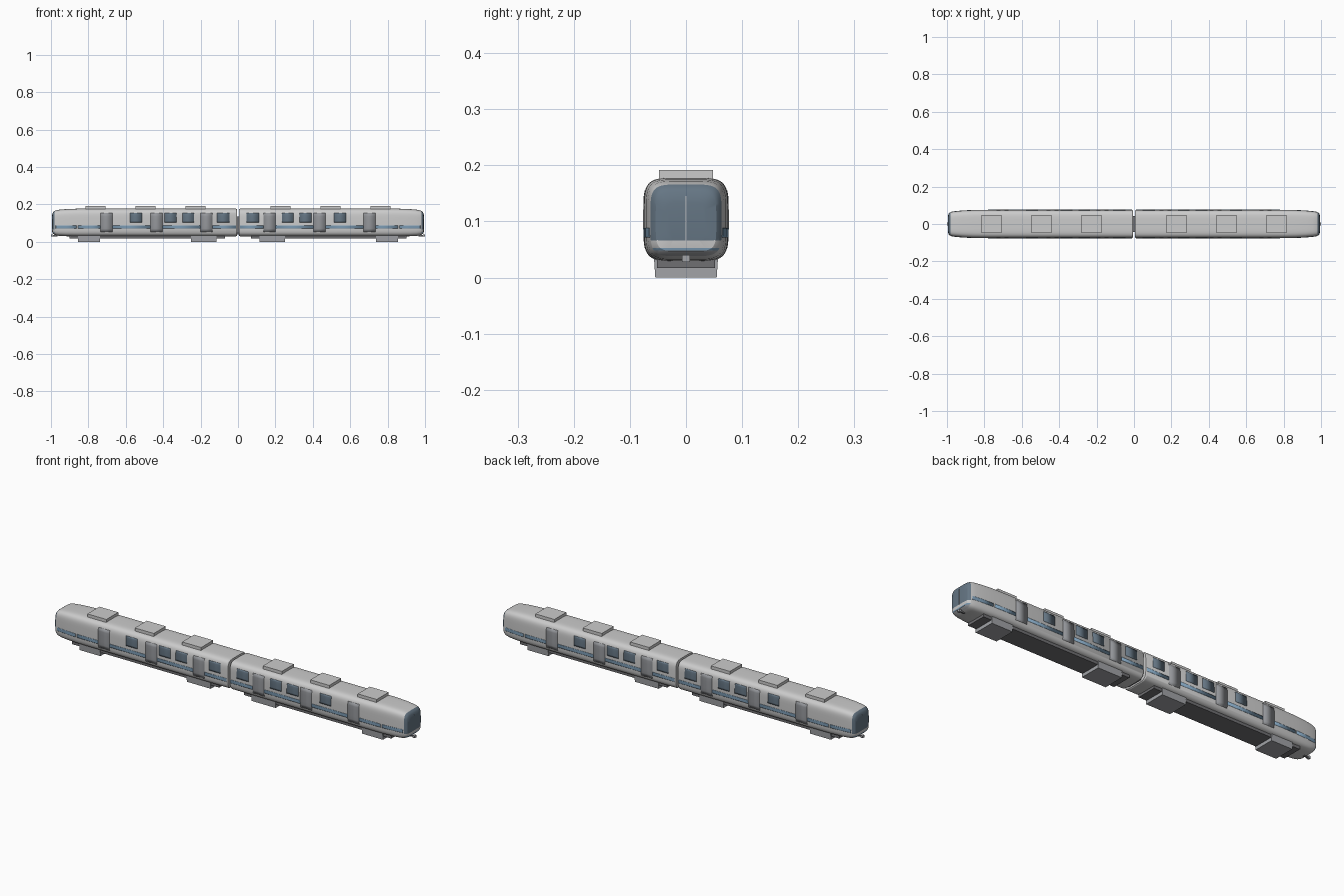
import bpy, bmesh, math
from mathutils import Vector

if "Cube" in bpy.data.objects:
    bpy.data.objects.remove(bpy.data.objects["Cube"])

# Cross-section stations of one car: x, half width, bottom z, top z
BODY = [(.006, .073, .032, .175), (.011, .0755, .029, .178), (.78, .0755, .029, .178),
        (.86, .0745, .029, .1775), (.92, .0715, .030, .175), (.955, .068, .032, .172),
        (.972, .0655, .035, .169), (.98, .0635, .038, .166)]
MASK = [(.98, .0635, .038, .166), (.987, .0595, .042, .161), (.992, .054, .047, .153),
        (.995, .035, .065, .135)]
POWER, SEG = 5, 56


def material(name, color):
    m = bpy.data.materials.new(name)
    m.diffuse_color = (*color, 1)
    m.use_nodes = True
    m.node_tree.nodes["Principled BSDF"].inputs["Base Color"].default_value = m.diffuse_color
    return m


BLUE = material("stripe_blue", (.20, .33, .46))
GLASS = material("dark_glass", (.13, .18, .23))
DOOR = material("door_grey", (.30, .31, .33))
DARK = material("underframe_grey", (.16, .16, .17))
LIGHT = material("light_grey", (.72, .72, .74))
GREY = material("mid_grey", (.36, .37, .39))


def finish(name, bm, mats=(), mirror=(True, False), solid=0):
    me = bpy.data.meshes.new(name)
    bm.to_mesh(me)
    bm.free()
    me.polygons.foreach_set("use_smooth", [True] * len(me.polygons))
    me.set_sharp_from_angle(angle=math.radians(30))
    ob = bpy.data.objects.new(name, me)
    bpy.context.collection.objects.link(ob)
    for m in mats:
        me.materials.append(m)
    if solid:
        s = ob.modifiers.new("thickness", 'SOLIDIFY')
        s.thickness, s.offset = solid, -1
    if any(mirror):
        mod = ob.modifiers.new("mirror", 'MIRROR')
        mod.use_axis = (mirror[0], mirror[1], False)
        mod.use_mirror_merge = False
    return ob


def section(x, w, lo, hi):
    zc, h = (lo + hi) / 2, (hi - lo) / 2
    spow = lambda v: math.copysign(abs(v) ** (2 / POWER), v)
    for i in range(SEG):
        a = 2 * math.pi * (i + .5) / SEG
        yield x, w * spow(math.cos(a)), zc + h * spow(math.sin(a))


def loft(stations):
    bm = bmesh.new()
    rings = [[bm.verts.new(p) for p in section(*s)] for s in stations]
    for a, b in zip(rings, rings[1:]):
        for i in range(SEG):
            j = (i + 1) % SEG
            bm.faces.new((a[i], a[j], b[j], b[i]))
    bm.faces.new(rings[0])
    bm.faces.new(rings[-1])
    bmesh.ops.recalc_face_normals(bm, faces=bm.faces)
    return bm


def side_y(x, z):
    for a, b in zip(BODY, BODY[1:]):
        if a[0] <= x <= b[0]:
            t = (x - a[0]) / (b[0] - a[0])
            w, lo, hi = (p + (q - p) * t for p, q in zip(a[1:], b[1:]))
            u = abs(z - (lo + hi) / 2) / ((hi - lo) / 2)
            return w * (1 - u ** POWER) ** (1 / POWER)


def panel(name, x0, x1, z0, z1, mat, out=.0007):
    # thin patch that follows the curved body side
    xs = [x0] + [s[0] for s in BODY if x0 < s[0] < x1] + [x1]
    zs = [z0 + (z1 - z0) * k / 6 for k in range(7)]
    bm = bmesh.new()
    grid = [[bm.verts.new((x, -side_y(x, z) - out, z)) for z in zs] for x in xs]
    for a, b in zip(grid, grid[1:]):
        for k in range(6):
            bm.faces.new((a[k], b[k], b[k + 1], a[k + 1]))
    finish(name, bm, [mat], (True, True), .002)


def box(name, x, y, z, mat=None, mirror=(True, False), taper=1):
    bm = bmesh.new()
    bmesh.ops.create_cube(bm, size=1)
    for v in bm.verts:
        k = taper if v.co.z < 0 else 1
        v.co = Vector(((x[0] + x[1]) / 2 + v.co.x * (x[1] - x[0]),
                       (y[0] + y[1]) / 2 + v.co.y * (y[1] - y[0]) * k,
                       (z[0] + z[1]) / 2 + v.co.z * (z[1] - z[0])))
    return finish(name, bm, [mat] if mat else [], mirror)


# Car bodies
finish("car_body", loft(BODY))

# Cab front: glass above, light band, blue band, grey chin
bm = loft(MASK)
for z in (.048, .053, .066):
    bmesh.ops.bisect_plane(bm, geom=bm.verts[:] + bm.edges[:] + bm.faces[:],
                           plane_co=(0, 0, z), plane_no=(0, 0, 1))
for f in bm.faces:
    z = f.calc_center_median().z
    f.material_index = sum(z > k for k in (.048, .053, .066))
finish("cab_front", bm, [GREY, BLUE, LIGHT, GLASS])
box("windscreen_divider", (.990, .9955), (-.0006, .0006), (.066, .145), LIGHT)

# Headlights
bm = bmesh.new()
bmesh.ops.create_uvsphere(bm, u_segments=16, v_segments=8, radius=.006)
for v in bm.verts:
    v.co = (v.co.x * .6 + .989, v.co.y + .049, v.co.z + .066)
finish("headlight", bm, [LIGHT], (True, True))

# Doors, windows and side stripes
doors = [(.136, .200), (.404, .468), (.671, .735)]
for d in doors:
    panel("door", *d, .053, .155, DOOR)
for w in [(.046, .111), (.234, .298), (.328, .393), (.514, .578)]:
    panel("side_window", *w, .104, .154, GLASS)
for s in [(.011, .136), (.200, .404), (.468, .671), (.735, .855), (.863, .975)]:
    panel("side_stripe", *s, .071, .088, BLUE)

# Roof units
for x in (.174, .441, .708):
    box("roof_unit", (x, x + .107), (-.048, .048), (.172, .192))

# Underframe, bogies and couplers
box("underframe", (.07, .90), (-.052, .052), (.017, .036), DARK)
for x in [(.115, .250), (.737, .855)]:
    box("bogie", x, (-.057, .057), (0, .034), GREY, taper=.96)
box("coupler_bar", (.965, .994), (-.004, .004), (.030, .037), DARK)
box("coupler_head", (.988, 1.0), (-.007, .007), (.028, .040), GREY)

# Gangway between the cars
box("gangway", (-.012, .012), (-.042, .042), (.04, .135), DARK, (False, False))
